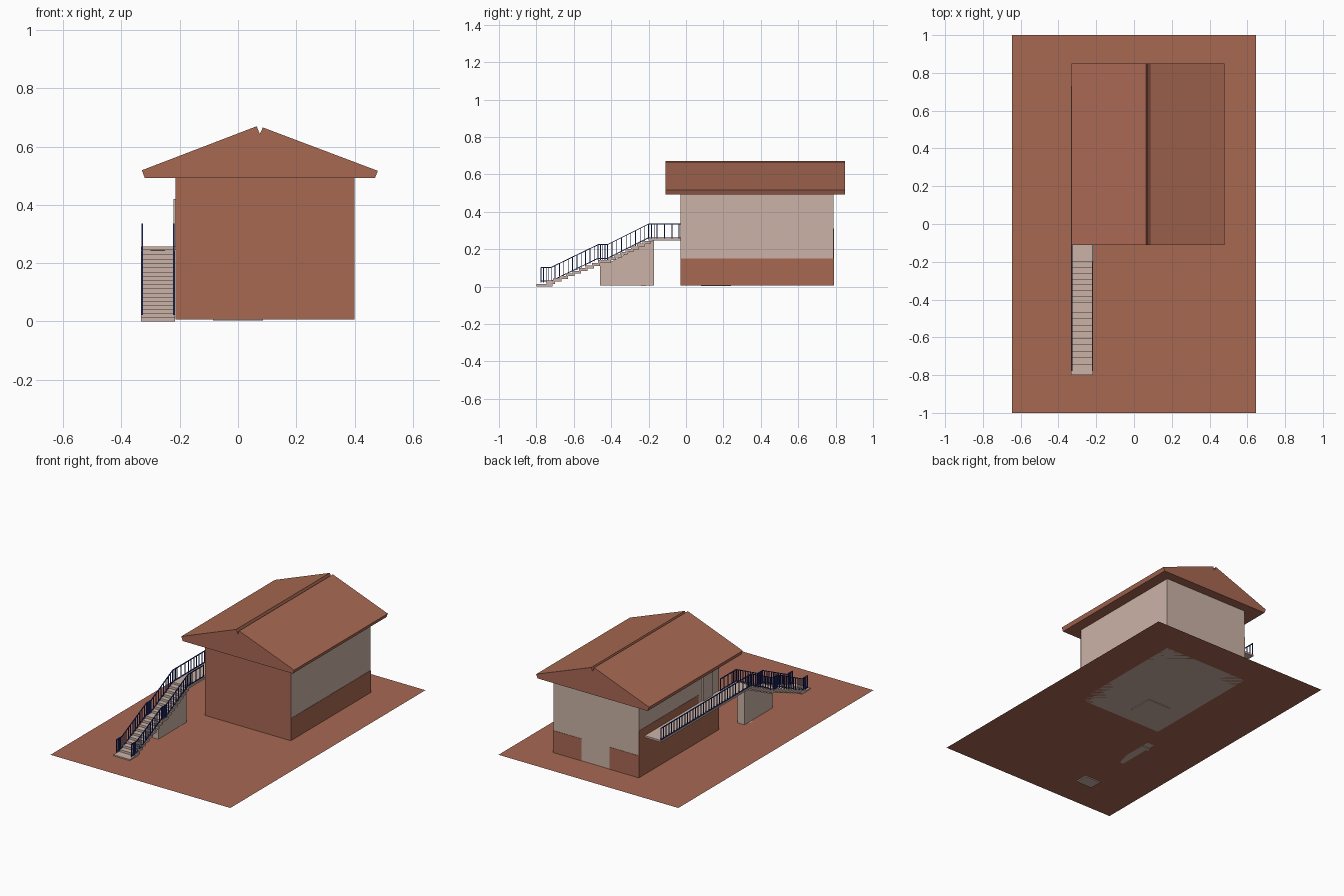
import bpy, bmesh, math
from mathutils import Vector

if "Cube" in bpy.data.objects:
    bpy.data.objects.remove(bpy.data.objects["Cube"])


def material(name, rgb):
    m = bpy.data.materials.new(name)
    m.diffuse_color = (*rgb, 1)
    m.use_nodes = True
    m.node_tree.nodes["Principled BSDF"].inputs["Base Color"].default_value = m.diffuse_color
    return m


BRICK = material("brick_red", (0.395, 0.140, 0.086))
BEIGE = material("beige_plaster", (0.60, 0.45, 0.38))
BLUE = material("navy_blue", (0.017, 0.032, 0.22))


def finish(name, bm, mat):
    bmesh.ops.recalc_face_normals(bm, faces=bm.faces)
    me = bpy.data.meshes.new(name)
    bm.to_mesh(me)
    bm.free()
    me.materials.append(mat)
    ob = bpy.data.objects.new(name, me)
    bpy.context.collection.objects.link(ob)
    return ob


def add_prism(bm, base, offset):
    """Extrude a polygon of 3D points along an offset vector."""
    face = bm.faces.new([bm.verts.new(p) for p in base])
    geo = bmesh.ops.extrude_face_region(bm, geom=[face])["geom"]
    vs = [v for v in geo if isinstance(v, bmesh.types.BMVert)]
    bmesh.ops.translate(bm, verts=vs, vec=offset)


def add_box(bm, x0, x1, y0, y1, z0, z1):
    add_prism(bm, [(x0, y0, z0), (x1, y0, z0), (x1, y1, z0), (x0, y1, z0)], (0, 0, z1 - z0))


def box(name, mat, *dims):
    bm = bmesh.new()
    add_box(bm, *dims)
    return finish(name, bm, mat)


def prism_yz(name, mat, pts, x0, x1):
    bm = bmesh.new()
    add_prism(bm, [(x0, y, z) for y, z in pts], (x1 - x0, 0, 0))
    return finish(name, bm, mat)


G = 0.007  # ground level

# Ground sheet
bm = bmesh.new()
bm.faces.new([bm.verts.new(p) for p in
              [(-0.645, -1, G), (0.645, -1, G), (0.645, 1, G), (-0.645, 1, G)]])
finish("ground_sheet", bm, BRICK)

# House body with thin brick cladding
X0, X1, Y0, Y1, TOP = -0.215, 0.40, -0.03, 0.79, 0.493
T = 0.002
BAND = 0.15
box("house_walls", BEIGE, X0 + T, X1 - T, Y0 + T, Y1 - T, G, TOP)
box("front_brick_wall", BRICK, X0, X1, Y0, Y0 + T, G, TOP)
box("right_brick_band", BRICK, X1 - T, X1, Y0, Y1, G, BAND)
box("back_brick_band_left", BRICK, X0, -0.005, Y1 - T, Y1, G, BAND)
box("back_brick_band_right", BRICK, 0.197, X1, Y1 - T, Y1, G, BAND)
box("left_brick_band", BRICK, X0, X0 + T, Y0, Y1, G, 0.25)
box("left_brick_upper_band", BRICK, X0, X0 + T, 0.18, Y1, 0.25, 0.31)

# Upper door on the left wall
box("upper_door", BEIGE, X0 - 0.007, X0 + T, 0.04, 0.14, 0.258, 0.42)

# Base pads seen from below
box("house_base_pad", BEIGE, -0.085, 0.085, 0.08, 0.24, 0.003, G)
box("support_base_pad", BEIGE, -0.31, -0.245, -0.24, -0.215, 0.003, G)

# Solid gable roof with ridge notch
bm = bmesh.new()
roof = [(-0.32, 0.492), (0.47, 0.492), (0.48, 0.517), (0.085, 0.666),
        (0.075, 0.643), (0.064, 0.67), (-0.33, 0.519)]
add_prism(bm, [(x, -0.11, z) for x, z in roof], (0, 0.96, 0))
finish("gable_roof", bm, BRICK)

# Stairs made of overlapping slabs
SX0, SX1 = -0.333, -0.217
bm = bmesh.new()
add_box(bm, SX0, SX1, -0.80, -0.715, 0.0, 0.015)
z = 0.015
for i in range(8):
    z += 0.0139
    y = -0.745 + i * 0.0345
    add_box(bm, SX0, SX1, y, y + 0.045, z - 0.015, z)
z = 0.141
add_box(bm, SX0, SX1, -0.47, -0.40, z - 0.015, z)
for i in range(7):
    z += 0.0147
    y = -0.415 + i * 0.0305
    add_box(bm, SX0, SX1, y, y + 0.042, z - 0.015, z)
finish("stair_steps", bm, BEIGE)

# Upper walkway and stair support
box("walkway_slab", BEIGE, SX0, X0 + T, -0.20, 0.73, 0.246, 0.258)
prism_yz("stair_support", BEIGE,
         [(-0.46, G), (-0.17, G), (-0.17, 0.247), (-0.205, 0.238), (-0.405, 0.13), (-0.46, 0.13)],
         -0.30, -0.25)

# Railings: two rails following a path plus upright balusters
PATH = [(-0.775, 0.103), (-0.72, 0.103), (-0.47, 0.224), (-0.42, 0.224), (-0.20, 0.334)]
DROP = 0.073


def railing(name, x, y_end, baluster_ys):
    path = PATH + [(y_end, 0.334)]
    bm = bmesh.new()
    r = 0.0025

    def height(y):
        for (ya, za), (yb, zb) in zip(path, path[1:]):
            if y <= yb:
                return za + (zb - za) * (y - ya) / (yb - ya)
        return path[-1][1]

    for dz in (0, -DROP):
        for (ya, za), (yb, zb) in zip(path, path[1:]):
            add_prism(bm, [(x - r, ya, za + dz - r), (x - r, yb, zb + dz - r),
                           (x - r, yb, zb + dz + r), (x - r, ya, za + dz + r)], (2 * r, 0, 0))
    for y in baluster_ys:
        h = height(y)
        add_box(bm, x - r, x + r, y - 0.002, y + 0.002, h - DROP - 0.008, h)
    finish(name, bm, BLUE)


def spaced(a, b, n):
    return [a + (b - a) * i / n for i in range(n + 1)]


stair_ys = (spaced(-0.775, -0.72, 4) + spaced(-0.70, -0.49, 9) + spaced(-0.47, -0.42, 4)
            + spaced(-0.395, -0.22, 7) + spaced(-0.20, -0.155, 3))
railing("inner_railing", -0.221, -0.035, stair_ys + [-0.115, -0.075, -0.037])
railing("outer_railing", -0.329, 0.73, stair_ys + [-0.115, -0.075, -0.037] + spaced(-0.01, 0.728, 27))
